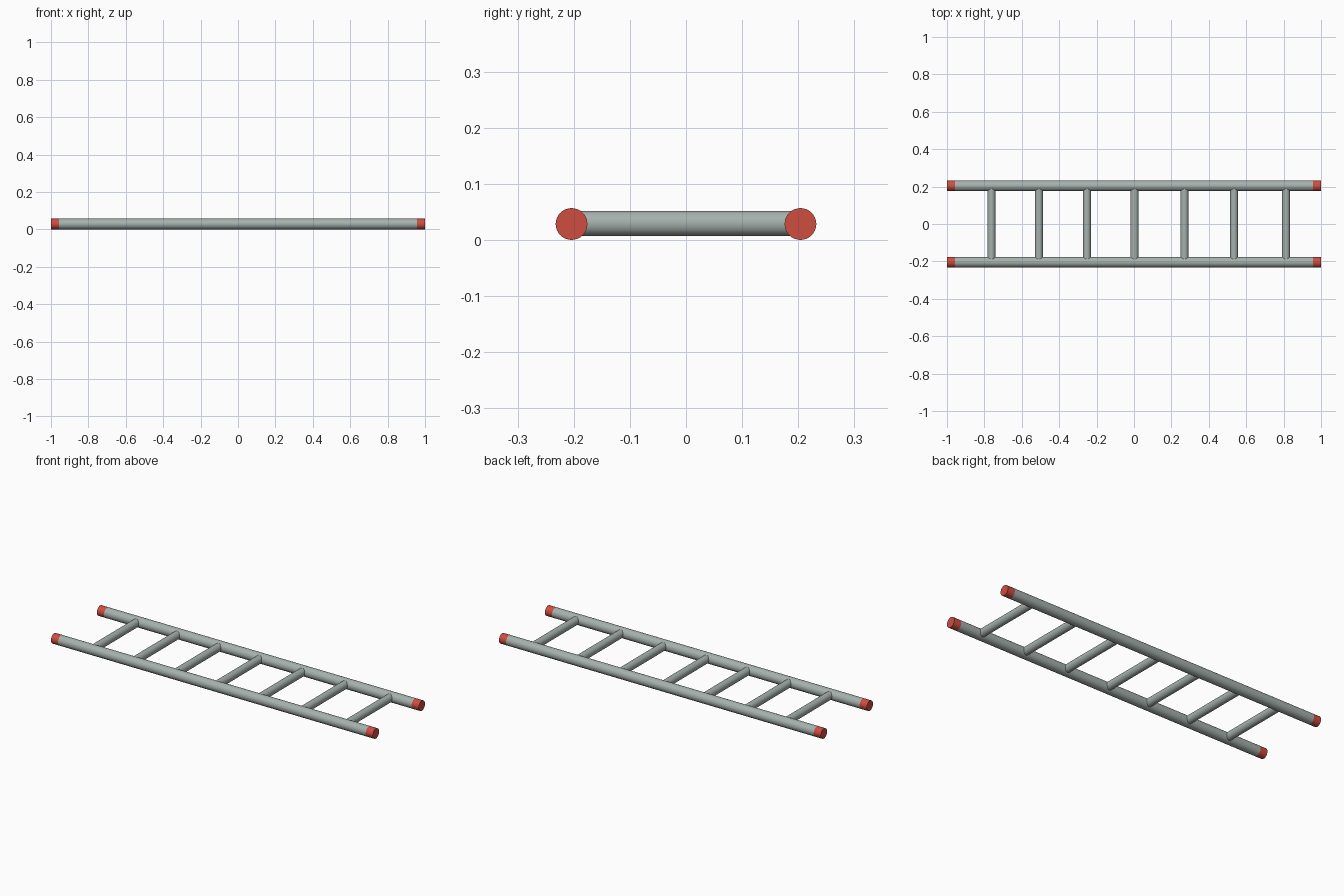
import bpy, bmesh, math
from mathutils import Matrix

if "Cube" in bpy.data.objects:
    bpy.data.objects.remove(bpy.data.objects["Cube"])

RAIL_Y, RAIL_R, RAIL_Z = 0.204, 0.0283, 0.0285
CAP_X = 0.956
RUNG_XS = (-0.762, -0.508, -0.251, 0.003, 0.27, 0.535, 0.813)


def material(name, rgb):
    m = bpy.data.materials.new(name)
    m.diffuse_color = (*rgb, 1)
    m.use_nodes = True
    m.node_tree.nodes["Principled BSDF"].inputs["Base Color"].default_value = m.diffuse_color
    return m


metal = material("grey metal", (0.38, 0.44, 0.415))
red = material("red plastic", (0.62, 0.075, 0.052))


def tube(name, radius, length, axis, location, mats, cuts=()):
    """Smooth cylinder along an axis, optionally cut across x."""
    bm = bmesh.new()
    bmesh.ops.create_cone(bm, cap_ends=True, segments=32, radius1=radius,
                          radius2=radius, depth=length)
    turn = Matrix.Rotation(math.pi / 2, 4, axis)
    bmesh.ops.transform(bm, matrix=turn, verts=bm.verts)
    for x in cuts:
        bmesh.ops.bisect_plane(bm, geom=bm.verts[:] + bm.edges[:] + bm.faces[:],
                               plane_co=(x, 0, 0), plane_no=(1, 0, 0))
    for f in bm.faces:
        # end sleeves are red
        if cuts and abs(f.calc_center_median().x) > CAP_X:
            f.material_index = 1
        f.smooth = len(f.verts) == 4
    for e in bm.edges:
        e.smooth = all(len(f.verts) == 4 for f in e.link_faces)
    me = bpy.data.meshes.new(name)
    bm.to_mesh(me)
    bm.free()
    for m in mats:
        me.materials.append(m)
    ob = bpy.data.objects.new(name, me)
    ob.location = location
    bpy.context.collection.objects.link(ob)
    return ob


# side rails with red end sleeves
for side, s in (("front", -1), ("back", 1)):
    tube(side + "_rail", RAIL_R, 2.0, 'Y', (0, s * RAIL_Y, RAIL_Z),
         (metal, red), (-CAP_X, CAP_X))

# rungs, running into the rails
for i, x in enumerate(RUNG_XS):
    rung = tube(f"rung_{i + 1}", 0.0225, 2 * RAIL_Y - 0.01, 'X', (x, 0, 0.0295), (metal,))
    rung.scale.x = 0.95
